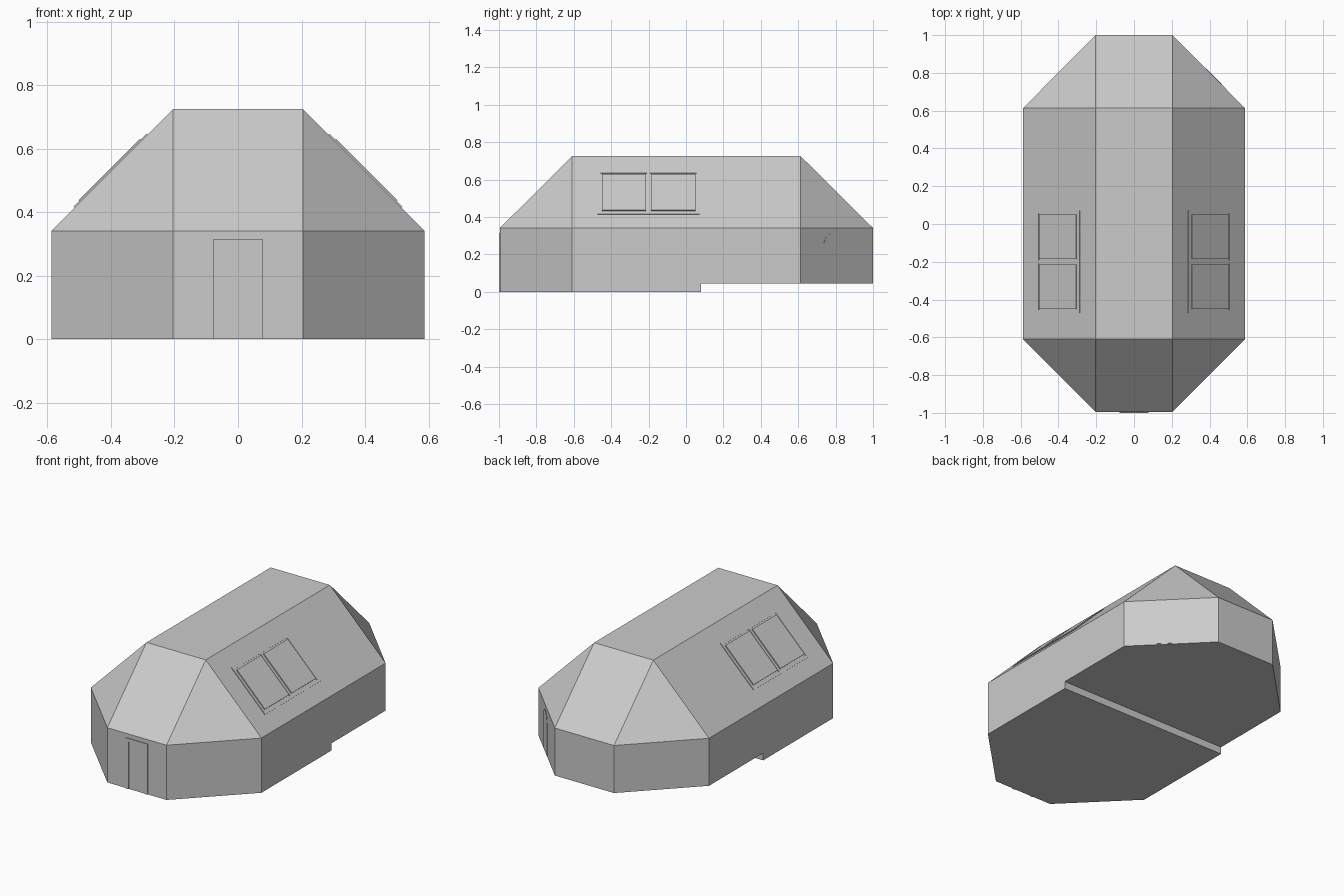
import bpy, bmesh, math
from mathutils import Vector, Matrix

if "Cube" in bpy.data.objects:
    bpy.data.objects.remove(bpy.data.objects["Cube"])

W, N = 0.588, 0.204            # half width of the walls, half width of the ridge / end walls
FRONT, BACK = -0.995, 1.0
YF, YB = -0.609, 0.613         # where the long sides meet the corner walls
EAVE, TOP = 0.341, 0.725


def finish(name, bm):
    bmesh.ops.recalc_face_normals(bm, faces=bm.faces)
    me = bpy.data.meshes.new(name)
    bm.to_mesh(me)
    bm.free()
    ob = bpy.data.objects.new(name, me)
    bpy.context.collection.objects.link(ob)
    return ob


def frame(origin, u, v):
    """Matrix with local x = u, local y = v, local z = outward."""
    u, v = Vector(u).normalized(), Vector(v).normalized()
    m = Matrix((u, v, u.cross(v))).transposed().to_4x4()
    m.translation = Vector(origin)
    return m


def add_slab(bm, outline, low, high, m):
    """Extruded flat outline placed on a wall."""
    base = bm.faces.new([bm.verts.new(m @ Vector((x, y, low))) for x, y in outline])
    ext = bmesh.ops.extrude_face_region(bm, geom=[base], use_keep_orig=True)
    move = m.to_3x3() @ Vector((0, 0, high - low))
    bmesh.ops.translate(bm, vec=move,
                        verts=[g for g in ext['geom'] if isinstance(g, bmesh.types.BMVert)])


def rect(x0, x1, y0, y1):
    return [(x0, y0), (x1, y0), (x1, y1), (x0, y1)]


# Main shell: elongated octagon walls with hipped roof
bm = bmesh.new()
for s in (-1, 1):
    for z in (0, EAVE):
        for x, y in ((N, FRONT), (W, YF), (W, YB), (N, BACK)):
            bm.verts.new((s * x, y, z))
    for y in (YF, YB):
        bm.verts.new((s * N, y, TOP))
bmesh.ops.convex_hull(bm, input=bm.verts)
bmesh.ops.dissolve_limit(bm, angle_limit=0.02, verts=bm.verts, edges=bm.edges)
shell = finish("house_shell", bm)

# Raised floor at the rear
bm = bmesh.new()
bmesh.ops.create_cube(bm, size=1, matrix=Matrix.Translation((0, 1.08, -0.205))
                      @ Matrix.Diagonal((3, 2, 0.5, 1)))
cutter = finish("floor_step_cutter", bm)
cutter.hide_render = True
cutter.hide_viewport = False
mod = shell.modifiers.new("floor_step", 'BOOLEAN')
mod.operation, mod.solver, mod.object = 'DIFFERENCE', 'EXACT', cutter
bpy.context.view_layer.objects.active = shell
bpy.ops.object.modifier_apply(modifier=mod.name)
bpy.data.objects.remove(cutter)

# Double roof windows, mirrored left and right
R2 = math.sqrt(2)
for s, side in ((1, "right"), (-1, "left")):
    m = frame((s * 0.4, -0.2, EAVE + (W - 0.4)), (0, s, 0), (-s, 0, 1))
    hw, hh, b = 0.272, 0.115 * R2, 0.016
    bm = bmesh.new()
    bars = (rect(-hw, hw, -hh, -hh + b), rect(-hw, hw, hh - b, hh),
            rect(-hw, -hw + b, -hh + b, hh - b), rect(hw - b, hw, -hh + b, hh - b),
            rect(-b / 2, b / 2, -hh + b, hh - b))
    for bar in bars:
        add_slab(bm, bar, -0.005, 0.004, m)
    finish("window_frame_" + side, bm)
    bm = bmesh.new()
    for c in (-0.132, 0.132):
        add_slab(bm, rect(c - 0.118, c + 0.118, -0.137, 0.137), -0.005, 0.007, m)
    finish("window_panes_" + side, bm)

# Front door surround and leaf
m = frame((0, FRONT, 0), (1, 0, 0), (0, 0, 1))
bm = bmesh.new()
add_slab(bm, [(-0.077, 0), (-0.077, 0.315), (0.077, 0.315), (0.077, 0), (0.055, 0),
              (0.055, 0.295), (-0.055, 0.295), (-0.055, 0)], -0.005, 0.005, m)
finish("front_door_surround", bm)
bm = bmesh.new()
add_slab(bm, rect(-0.055, 0.055, 0, 0.295), -0.005, 0.001, m)
finish("front_door", bm)

# Arched door on the rear right corner wall
a, c = Vector((W, YB, 0)), Vector((N, BACK, 0))
m = frame(a.lerp(c, 0.43), c - a, (0, 0, 1))
arch = [(-0.06, 0.05), (0.06, 0.05)]
arch += [(0.06 * math.cos(math.pi * i / 12), 0.25 + 0.06 * math.sin(math.pi * i / 12))
         for i in range(13)]
bm = bmesh.new()
add_slab(bm, arch, -0.005, 0.002, m)
finish("arched_back_door", bm)
